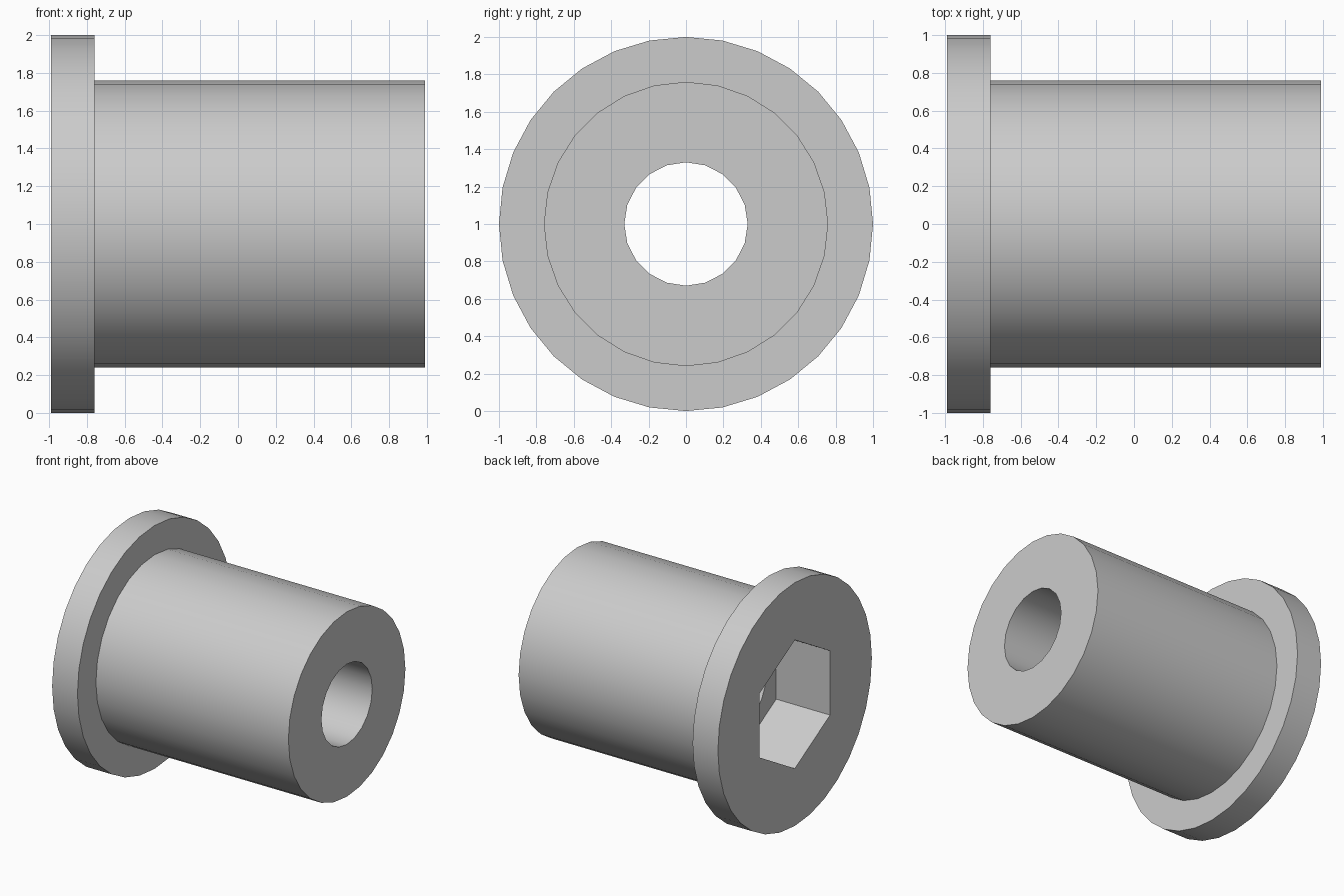
import bpy, bmesh, math

cube = bpy.data.objects.get("Cube")
if cube:
    bpy.data.objects.remove(cube, do_unlink=True)

X_FLANGE, X_STEP, X_SOCKET, X_END = -0.99, -0.76, -0.5, 0.99

steel = bpy.data.materials.new("grey_steel")
steel.use_nodes = True
colour = (0.6, 0.6, 0.6, 1.0)
steel.diffuse_color = colour
steel.node_tree.nodes["Principled BSDF"].inputs["Base Color"].default_value = colour

bm = bmesh.new()


def ring(x, radius, sides):
    """Closed loop of edges around the x axis, with a corner at the top."""
    verts = []
    for i in range(sides):
        a = 2 * math.pi * i / sides
        verts.append(bm.verts.new((x, radius * math.sin(a), 1 + radius * math.cos(a))))
    return [bm.edges.new((verts[i - 1], verts[i])) for i in range(sides)]


def tube(x0, x1, radius, sides):
    """Side wall between two equal rings; returns both rings."""
    a, b = ring(x0, radius, sides), ring(x1, radius, sides)
    for e, f in zip(a, b):
        bm.faces.new((e.verts[0], e.verts[1], f.verts[1], f.verts[0]))
    return a, b


def annulus(outer, inner):
    """Flat face between an outer and an inner ring."""
    bmesh.ops.triangle_fill(bm, edges=outer + inner, use_beauty=True)


# Flange, barrel, hexagonal socket and round bore
flange_front, flange_back = tube(X_FLANGE, X_STEP, 1.0, 32)
barrel_root, barrel_end = tube(X_STEP, X_END, 0.76, 28)
socket_mouth, socket_floor = tube(X_FLANGE, X_SOCKET, 0.528, 6)
bore_start, bore_end = tube(X_SOCKET, X_END, 0.33, 20)

# Flat faces joining the walls
annulus(flange_front, socket_mouth)
annulus(flange_back, barrel_root)
annulus(socket_floor, bore_start)
annulus(barrel_end, bore_end)

bmesh.ops.recalc_face_normals(bm, faces=bm.faces[:])
mesh = bpy.data.meshes.new("flanged_bushing")
bm.to_mesh(mesh)
bm.free()
mesh.materials.append(steel)

bushing = bpy.data.objects.new("flanged_bushing", mesh)
bpy.context.collection.objects.link(bushing)
bpy.ops.object.select_all(action="DESELECT")
bushing.select_set(True)
bpy.context.view_layer.objects.active = bushing
bpy.ops.object.shade_smooth_by_angle(angle=math.radians(30))
